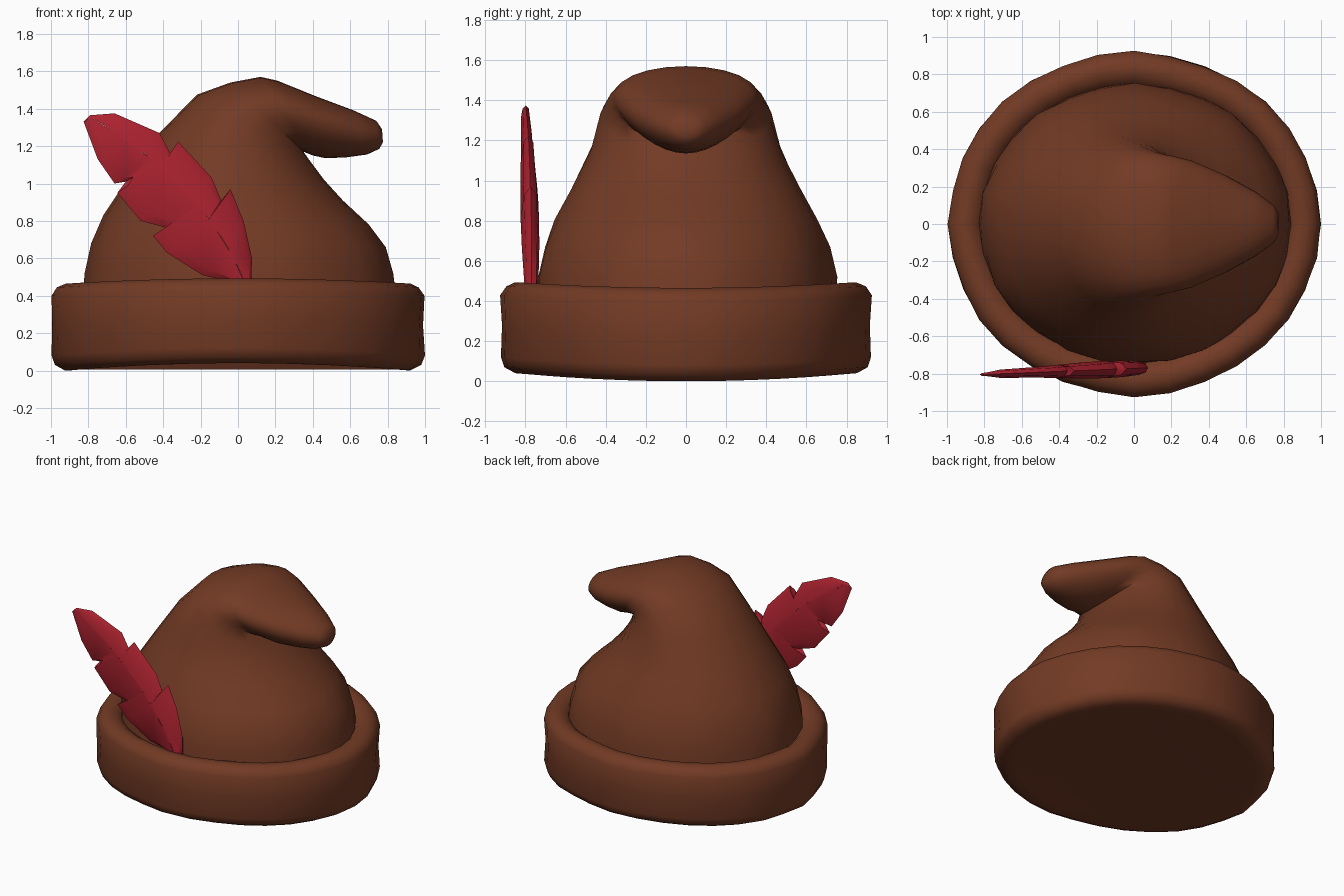
import bpy, bmesh, math, random
from mathutils import Vector

if "Cube" in bpy.data.objects:
    bpy.data.objects.remove(bpy.data.objects["Cube"])

random.seed(4)
TAU = 2 * math.pi


def material(name, rgb):
    m = bpy.data.materials.new(name)
    m.diffuse_color = (*rgb, 1)
    m.use_nodes = True
    m.node_tree.nodes["Principled BSDF"].inputs["Base Color"].default_value = m.diffuse_color
    return m


brown = material("brown felt", (0.17, 0.043, 0.018))
red = material("red feather", (0.43, 0.017, 0.03))


def finish(name, bm, mat, angle):
    bmesh.ops.remove_doubles(bm, verts=bm.verts, dist=0.0005)
    bmesh.ops.recalc_face_normals(bm, faces=bm.faces)
    me = bpy.data.meshes.new(name)
    bm.to_mesh(me)
    bm.free()
    ob = bpy.data.objects.new(name, me)
    bpy.context.collection.objects.link(ob)
    me.materials.append(mat)
    bpy.ops.object.select_all(action='DESELECT')
    ob.select_set(True)
    bpy.context.view_layer.objects.active = ob
    bpy.ops.object.shade_smooth_by_angle(angle=math.radians(angle))
    return ob


def loft(name, rings, mat, angle, cap_start=False, cap_end=False):
    bm = bmesh.new()
    rows = [[bm.verts.new(p) for p in r] for r in rings]
    n = len(rows[0])
    for a, b in zip(rows, rows[1:]):
        for i in range(n):
            j = (i + 1) % n
            bm.faces.new((a[i], a[j], b[j], b[i]))
    if cap_start:
        bm.faces.new(rows[0][::-1])
    if cap_end:
        bm.faces.new(rows[-1])
    return finish(name, bm, mat, angle)


# Rolled brim: (inset from the outer edge, height), gently saddle shaped
N = 32
profile = [(0.14, 0.005), (0.075, 0.0), (0.02, 0.03), (0.0, 0.08), (0.005, 0.24), (0.0, 0.40),
           (0.03, 0.445), (0.075, 0.465), (0.125, 0.46), (0.165, 0.43), (0.20, 0.38)]
wobble = [random.uniform(0, 0.014) for _ in range(N)]
rings = []
for inset, z in profile:
    ring = []
    for i in range(N):
        t = TAU * i / N
        d = inset + (wobble[i] if i % (N // 4) else 0) + random.uniform(0, 0.006)
        lift = 0.04 * math.sin(t) ** 2 * (1 if z < 0.3 else 0.7)
        ring.append(((1.0 - d) * math.cos(t), (0.927 - d) * math.sin(t), z + lift))
    rings.append(ring)
loft("brim", rings, brown, 50, cap_start=True)

# Crown with folded tip: outer point, inner point (x, z), half width in y, egg factor
sections = [
    ((-0.83, 0.40), (0.845, 0.40), 0.75, 0.0),
    ((-0.82, 0.52), (0.83, 0.52), 0.745, 0.0),
    ((-0.785, 0.68), (0.79, 0.66), 0.71, 0.0),
    ((-0.72, 0.83), (0.70, 0.78), 0.655, 0.0),
    ((-0.60, 1.01), (0.56, 0.91), 0.57, 0.0),
    ((-0.42, 1.27), (0.46, 1.02), 0.475, 0.05),
    ((-0.22, 1.475), (0.385, 1.12), 0.42, 0.18),
    ((-0.04, 1.54), (0.35, 1.17), 0.37, 0.28),
    ((0.12, 1.57), (0.40, 1.15), 0.345, 0.30),
    ((0.21, 1.55), (0.47, 1.135), 0.325, 0.30),
    ((0.42, 1.465), (0.58, 1.14), 0.255, 0.25),
    ((0.62, 1.39), (0.69, 1.155), 0.17, 0.15),
    ((0.74, 1.335), (0.755, 1.185), 0.10, 0.0),
    ((0.77, 1.29), (0.775, 1.22), 0.055, 0.0),
]
M = 28
rings = []
for k, ((ax, az), (bx, bz), w, egg) in enumerate(sections):
    ring = []
    for i in range(M):
        t = TAU * i / M
        c, s = math.cos(t), math.sin(t)
        gather = 1 + (0.012 * math.sin(9 * t) if k in (1, 2) else 0)
        x = (ax + bx) / 2 + (ax - bx) / 2 * c * gather
        z = (az + bz) / 2 + (az - bz) / 2 * c
        ring.append((x, w * s * (1 + egg * c) * gather, z))
    rings.append(ring)
loft("crown", rings, brown, 60, cap_end=True)

# Feather: notched outline, padded towards a curved quill
right = [(0.07, 0.46), (0.075, 0.6), (0.03, 0.8), (-0.04, 0.97), (-0.09, 0.91), (-0.14, 1.03),
         (-0.32, 1.225), (-0.355, 1.15), (-0.42, 1.27), (-0.66, 1.375), (-0.79, 1.365)]
left = [(0.02, 0.46), (-0.19, 0.51), (-0.38, 0.63), (-0.455, 0.72), (-0.37, 0.76), (-0.52, 0.80),
        (-0.645, 0.95), (-0.60, 1.01), (-0.66, 1.0), (-0.75, 1.13), (-0.825, 1.33), (-0.79, 1.365)]
base, bend, tip = Vector((0.04, 0.46)), Vector((-0.16, 0.98)), Vector((-0.78, 1.35))


def quill(t):
    return base * (1 - t) ** 2 + bend * 2 * t * (1 - t) + tip * t * t


def place(p, y):
    return (p.x, -0.772 + 0.04 * p.x + y, p.y)


bm = bmesh.new()
axis = tip - base
for edge in (right, left):
    for side in (-1, 1):
        t, rows = 0, []
        for p in map(Vector, edge):
            t = max(t, min(1, (p - base).dot(axis) / axis.length_squared))
            q = quill(t)
            thick = side * (0.022 + 0.024 * math.sin(math.pi * min(1, t + 0.15))) * (1 if t < 0.95 else 0.5)
            rows.append([bm.verts.new(place(p, 0)),
                         bm.verts.new(place(p.lerp(q, 0.25), thick * 0.7)),
                         bm.verts.new(place(q, thick))])
        for a, b in zip(rows, rows[1:]):
            for i in range(2):
                bm.faces.new((a[i], a[i + 1], b[i + 1], b[i]))
bmesh.ops.dissolve_degenerate(bm, dist=0.0005, edges=bm.edges)
finish("feather", bm, red, 40)
